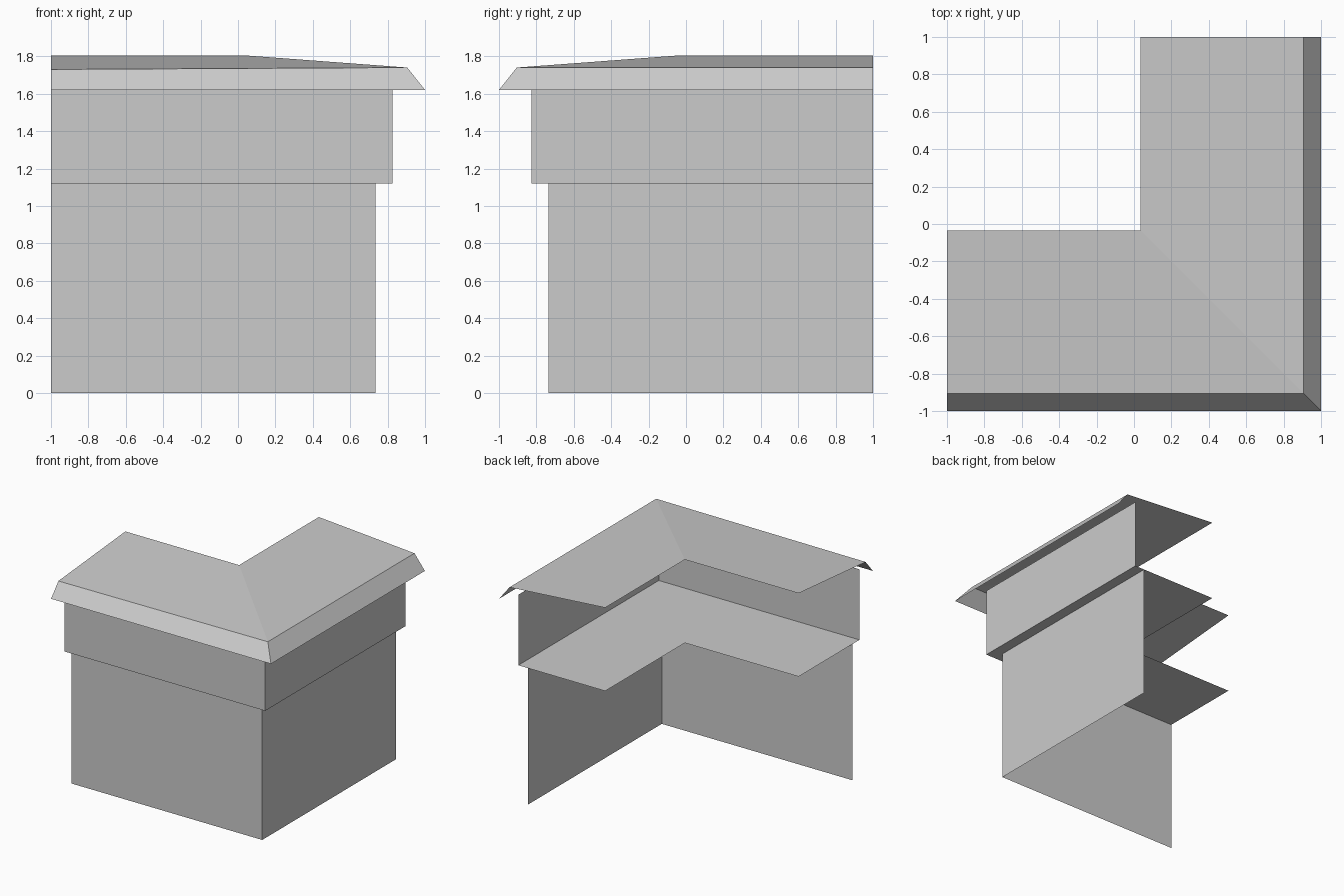
import bpy
import bmesh

default_cube = bpy.data.objects.get("Cube")
if default_cube:
    bpy.data.objects.remove(default_cube, do_unlink=True)

# One plain grey for everything
GREY = (0.6, 0.6, 0.6, 1.0)
grey = bpy.data.materials.new("plain grey")
grey.use_nodes = True
grey.diffuse_color = GREY
grey.node_tree.nodes["Principled BSDF"].inputs["Base Color"].default_value = GREY

END = 1.0       # where both arms are cut off
INNER = 0.035   # inner edge of the corner
WALL = 0.735    # lower wall face
UPPER = 0.825   # overhanging upper wall face
FLOOR = 1.12    # height of the overhang


def corner_sheet(name, profile, front_drop=None):
    """Sweep (distance out, height) points round a mitred right-angle corner."""
    bm = bmesh.new()
    rows = []
    for i, (out, z) in enumerate(profile):
        drop = (front_drop or {}).get(i, 0)
        path = ((-END, -out, z - drop), (out, -out, z), (out, END, z))
        rows.append([bm.verts.new(p) for p in path])
    for low, high in zip(rows, rows[1:]):
        for k in range(2):
            bm.faces.new((low[k], low[k + 1], high[k + 1], high[k]))
    mesh = bpy.data.meshes.new(name)
    bm.to_mesh(mesh)
    bm.free()
    mesh.materials.append(grey)
    obj = bpy.data.objects.new(name, mesh)
    bpy.context.collection.objects.link(obj)
    return obj


# Walls: lower face, then the overhang and the upper face
corner_sheet("lower_wall", [(WALL, 0), (WALL, FLOOR)])
corner_sheet("overhang_ledge", [(WALL, FLOOR), (UPPER, FLOOR)])
corner_sheet("upper_wall", [(UPPER, FLOOR), (UPPER, 1.70)])

# Floor sheet inside the corner
corner_sheet("floor_deck", [(WALL, FLOOR), (INNER, FLOOR)])

# Roof: sloping eave and shallow top; the front fold dips a little at its end
corner_sheet("roof", [(END, 1.62), (0.905, 1.74), (INNER, 1.805)], {1: 0.01})
